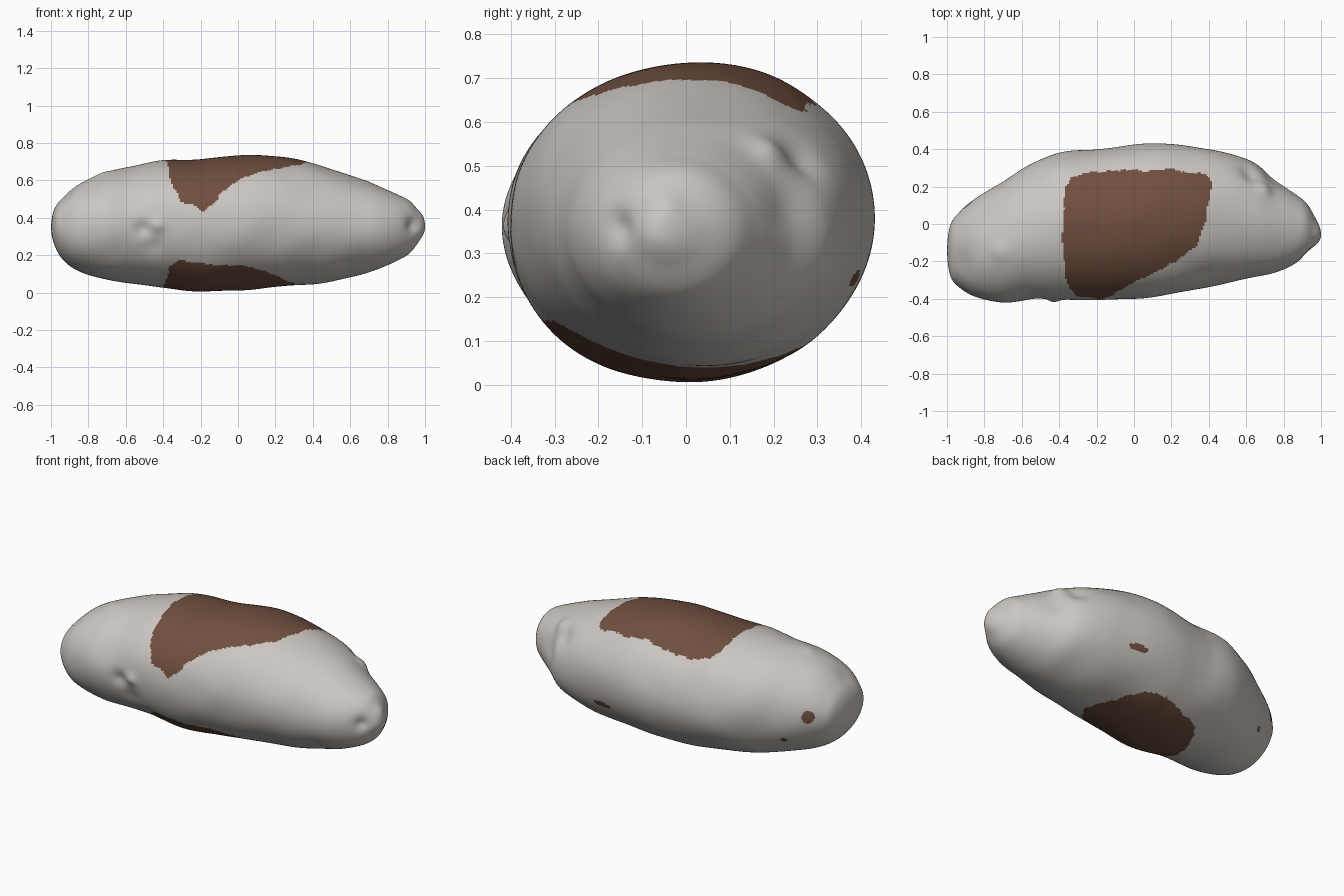
import bpy, bmesh, math
from mathutils import Vector, noise

if "Cube" in bpy.data.objects:
    bpy.data.objects.remove(bpy.data.objects["Cube"])

# Body profile stations: x, y min, y max, z min, z max
STATIONS = [
    (-1.00, -.14, -.14, .35, .35), (-.98, -.285, .00, .25, .45), (-.93, -.345, .065, .17, .515),
    (-.85, -.39, .13, .115, .58), (-.70, -.42, .23, .07, .645), (-.55, -.405, .32, .045, .68),
    (-.40, -.405, .38, .027, .712), (-.20, -.408, .397, .006, .718), (0, -.40, .425, .012, .733),
    (.15, -.382, .43, .026, .735), (.32, -.352, .412, .038, .712), (.50, -.313, .38, .06, .662),
    (.65, -.282, .325, .095, .61), (.75, -.26, .24, .125, .57), (.85, -.22, .165, .17, .53),
    (.92, -.17, .11, .212, .49), (.97, -.12, .035, .275, .42), (1.0, -.06, -.06, .345, .345)]

# Local dents and bumps: centre, radius, height along the normal
BUMPS = [
    ((.62, .26, .51), .06, -.025), ((.71, .20, .55), .045, .02), ((.78, .27, .42), .07, -.015),
    ((-.43, -.42, .36), .035, .018), ((-.51, -.41, .34), .045, -.02), ((-.45, -.40, .24), .06, -.012),
    ((.93, -.15, .36), .04, -.02), ((.96, -.05, .40), .04, .012), ((-.24, -.05, .72), .10, -.008),
    ((-.72, -.15, .63), .05, .008), ((-.9, -.2, .5), .06, -.008)]

# Brown patch outlines seen along z
TOP_PATCH = [(-.37, .19), (-.33, .25), (-.24, .275), (0, .29), (.07, .28), (.2, .30), (.25, .28),
             (.39, .27), (.42, .21), (.39, .08), (.37, -.03), (.33, -.12), (.22, -.2), (.09, -.27),
             (-.02, -.32), (-.12, -.385), (-.19, -.40), (-.31, -.385), (-.36, -.32), (-.385, -.08)]
BOTTOM_PATCH = [(-.33, .12), (-.28, .18), (-.18, .22), (0, .27), (.12, .26), (.2, .19), (.29, .05),
                (.31, -.05), (.25, -.14), (.2, -.2), (.1, -.27), (0, -.31), (-.1, -.32), (-.2, -.34),
                (-.32, -.345), (-.37, -.3), (-.395, -.1)]

# Small brown spots: centre, half sizes
SPOTS = [((.29, .41, .24), (.065, .1, .02)), ((-.88, .08, .37), (.035, .06, .04)),
         ((-.76, .13, .22), (.015, .08, .015))]

RINGS, SIDES = 300, 220


def material(name, rgb):
    m = bpy.data.materials.new(name)
    m.diffuse_color = (*rgb, 1)
    m.use_nodes = True
    m.node_tree.nodes["Principled BSDF"].inputs["Base Color"].default_value = m.diffuse_color
    return m


def profile(t):
    """Smooth interpolation of the stations by end-to-end angle."""
    ts = [math.acos(max(-1, min(1, -s[0]))) for s in STATIONS]
    i = 0
    while i < len(ts) - 2 and t > ts[i + 1]:
        i += 1
    h = ts[i + 1] - ts[i]
    u = (t - ts[i]) / h
    out = []
    for c in range(1, 5):
        def slope(k):
            a, b = max(k - 1, 0), min(k + 1, len(ts) - 1)
            return (STATIONS[b][c] - STATIONS[a][c]) / (ts[b] - ts[a])
        p, q = STATIONS[i][c], STATIONS[i + 1][c]
        out.append((2*u**3 - 3*u*u + 1) * p + (u**3 - 2*u*u + u) * h * slope(i)
                   + (3*u*u - 2*u**3) * q + (u**3 - u*u) * h * slope(i + 1))
    return out


def inside(x, y, poly):
    hit = False
    for (x1, y1), (x2, y2) in zip(poly, poly[1:] + poly[:1]):
        if (y1 > y) != (y2 > y) and x < (x2 - x1) * (y - y1) / (y2 - y1) + x1:
            hit = not hit
    return hit


def is_brown(c, n):
    # slightly ragged patch borders
    x = c.x + .008 * noise.noise(c * 25)
    y = c.y + .008 * noise.noise(c * 25 + Vector((9, 4, 2)))
    if inside(x, y, TOP_PATCH if c.z > .37 else BOTTOM_PATCH):
        return True
    return any(sum(((c[k] - p[k]) / r[k]) ** 2 for k in range(3)) < 1 for p, r in SPOTS)


# Body: lofted rings of ellipses closed at both tips
bm = bmesh.new()
rings = []
for i in range(1, RINGS):
    t = math.pi * i / RINGS
    y0, y1, z0, z1 = profile(t)
    rings.append([bm.verts.new((-math.cos(t),
                                (y0 + y1) / 2 + (y1 - y0) / 2 * math.cos(a),
                                (z0 + z1) / 2 + (z1 - z0) / 2 * math.sin(a)))
                  for a in (2 * math.pi * j / SIDES for j in range(SIDES))])
for a, b in zip(rings, rings[1:]):
    for j in range(SIDES):
        k = (j + 1) % SIDES
        bm.faces.new((a[j], a[k], b[k], b[j]))
for ring, s in ((rings[0], STATIONS[0]), (rings[-1], STATIONS[-1])):
    tip = bm.verts.new((s[0], s[1], s[3]))
    for j in range(SIDES):
        bm.faces.new((tip, ring[j], ring[(j + 1) % SIDES]))
bmesh.ops.recalc_face_normals(bm, faces=bm.faces)
bm.normal_update()

# Dents, bumps and gentle unevenness
moves = []
for v in bm.verts:
    d = .006 * noise.noise(v.co * 5)
    for p, r, h in BUMPS:
        q = (v.co - Vector(p)).length_squared / (r * r)
        if q < 9:
            d += h * math.exp(-q)
    moves.append(v.normal * d)
for v, m in zip(bm.verts, moves):
    v.co += m
    v.co.z = max(v.co.z, 0)
bm.normal_update()

# Colour rule: patches and spots brown, the rest pale
for f in bm.faces:
    f.smooth = True
    f.material_index = int(is_brown(f.calc_center_median(), f.normal))

mesh = bpy.data.meshes.new("rounded_body")
bm.to_mesh(mesh)
bm.free()
mesh.materials.append(material("pale warm grey", (.60, .565, .53)))
mesh.materials.append(material("brown", (.16, .078, .05)))
obj = bpy.data.objects.new("rounded_body", mesh)
bpy.context.collection.objects.link(obj)
